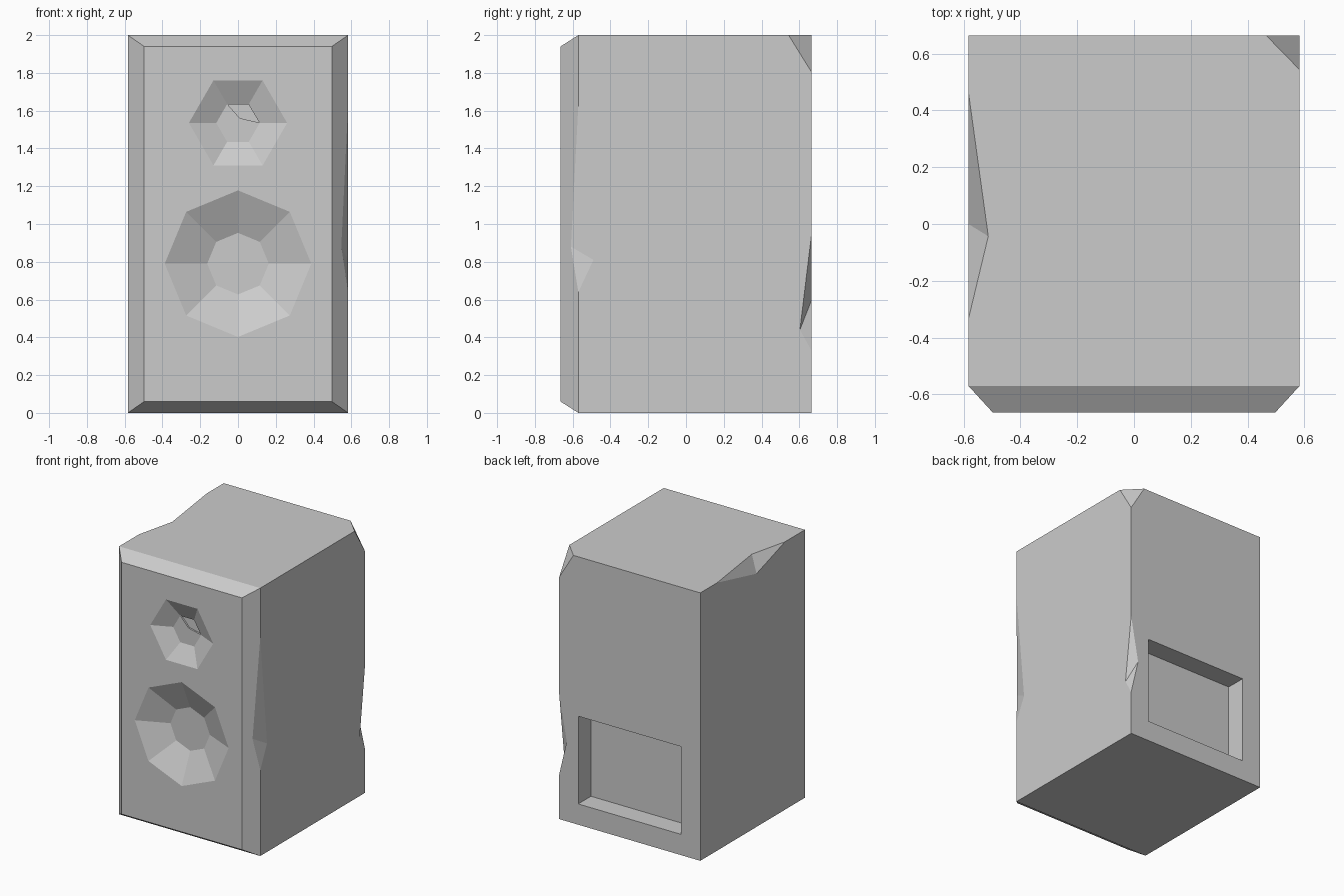
import bpy, bmesh
from math import radians, sin, cos, tau
from mathutils import Vector

if "Cube" in bpy.data.objects:
    bpy.data.objects.remove(bpy.data.objects["Cube"])

W, BACK, SHOULDER, FRONT, H = 0.583, 0.664, -0.57, -0.664, 2.0
BAFFLE_W, BEVEL = 0.497, 0.06

grey = bpy.data.materials.new("warm_grey")
grey.use_nodes = True
colour = (0.6, 0.6, 0.6, 1)
grey.diffuse_color = colour
grey.node_tree.nodes["Principled BSDF"].inputs["Base Color"].default_value = colour


def hull(name, points):
    """Convex solid around the points, with flat faces merged."""
    bm = bmesh.new()
    for p in points:
        bm.verts.new(p)
    bmesh.ops.convex_hull(bm, input=bm.verts[:])
    bmesh.ops.dissolve_limit(bm, angle_limit=radians(0.5), verts=bm.verts[:], edges=bm.edges[:])
    bmesh.ops.recalc_face_normals(bm, faces=bm.faces[:])
    mesh = bpy.data.meshes.new(name)
    bm.to_mesh(mesh)
    bm.free()
    mesh.materials.append(grey)
    obj = bpy.data.objects.new(name, mesh)
    bpy.context.collection.objects.link(obj)
    return obj


def cut(name, points):
    """Cut a convex shape out of the cabinet."""
    cutter = hull(name, points)
    cutter.hide_render = True
    mod = cabinet.modifiers.new(name, "BOOLEAN")
    mod.operation, mod.solver, mod.object = "DIFFERENCE", "EXACT", cutter
    bpy.context.view_layer.objects.active = cabinet
    bpy.ops.object.modifier_apply(modifier=name)
    bpy.data.objects.remove(cutter)


def cone_recess(name, sides, z, outer, inner, depth):
    """Tapered polygonal recess in the baffle, extended a little past its front."""
    slope = (outer - inner) / depth
    out = 0.05
    points = []
    for r, y in ((outer + slope * out, FRONT - out), (inner, FRONT + depth)):
        for i in range(sides):
            a = tau * i / sides
            points.append((r * cos(a), y, z + r * sin(a)))
    cut(name, points)


def edge_chip(name, a, b, c, d):
    """Two-facet notch in edge a-b, with its valley running from c to d."""
    a, b, c, d = map(Vector, (a, b, c, d))
    mid, valley = (c + d) / 2, d - c
    points = [c - valley, d + valley]
    for end in (a, b):
        tip = mid + (end - mid) * 1.5
        points += [tip - valley * 1.5, tip + valley * 1.5]
    cut(name, points)


# Cabinet with bevelled baffle and one clipped top rear corner
body = [(x, SHOULDER, z) for x in (-W, W) for z in (0, H)]
body += [(x, FRONT, z) for x in (-BAFFLE_W, BAFFLE_W) for z in (BEVEL, H - BEVEL)]
body += [(-W, BACK, 0), (W, BACK, 0), (-W, BACK, H)]
body += [(0.465, BACK, H), (W, 0.543, H), (W, BACK, 1.805)]
cabinet = hull("speaker_cabinet", body)

# Driver recesses
cone_recess("woofer_recess", 8, 0.79, 0.388, 0.163, 0.10)
cone_recess("tweeter_recess", 6, 1.535, 0.26, 0.115, 0.065)

# Shallow dent in the tweeter floor
dent = [(-0.055, 1.633), (0.056, 1.633), (0.113, 1.537), (0.01, 1.56)]
floor = FRONT + 0.065
cut("tweeter_dent", [(x, y, z) for x, z in dent for y in (floor - 0.005, floor + 0.012)])

# Connector recess in the back
cut("rear_panel_recess", [(x, y, z) for x in (-0.425, 0.425)
                          for y in (BACK - 0.15, BACK + 0.1) for z in (0.155, 0.81)])

# Worn chips along the edges
edge_chip("front_edge_chip", (W, SHOULDER, 1.63), (W, SHOULDER, 0.64),
          (0.547, -0.609, 0.88), (W, -0.49, 0.81))
edge_chip("top_edge_chip", (-W, 0.465, H), (-W, -0.335, H),
          (-0.513, -0.043, H), (-W, 0.0, 1.89))
edge_chip("rear_edge_chip", (W, BACK, 0.94), (W, BACK, 0.33),
          (0.52, BACK, 0.595), (W, 0.603, 0.44))
